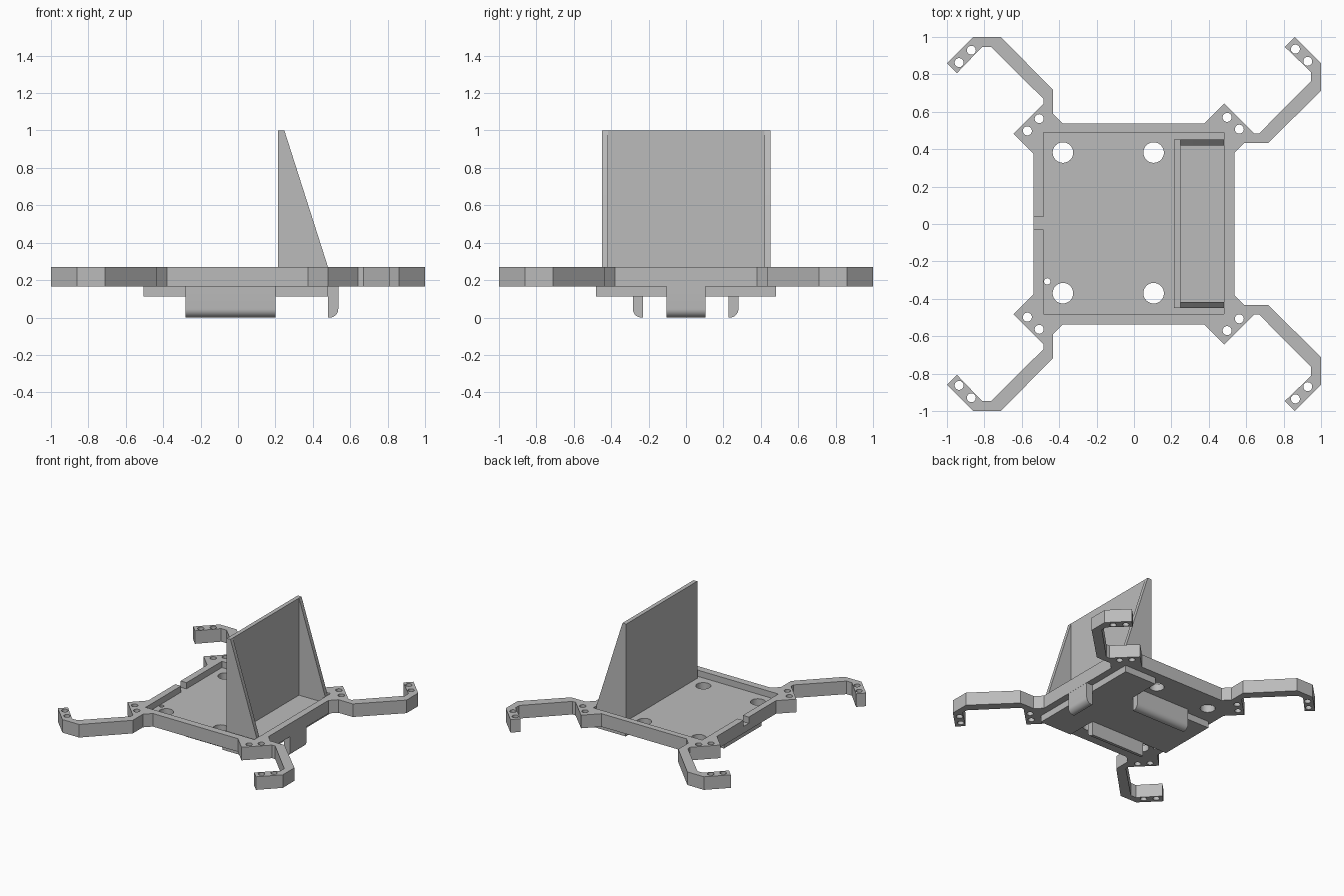
import bpy, bmesh
from math import sin, cos, pi

cube = bpy.data.objects.get("Cube")
if cube:
    bpy.data.objects.remove(cube, do_unlink=True)

grey = bpy.data.materials.new("plain grey")
grey.use_nodes = True
grey.diffuse_color = (0.5, 0.5, 0.5, 1)
grey.node_tree.nodes["Principled BSDF"].inputs["Base Color"].default_value = (0.5, 0.5, 0.5, 1)

AXES = {"x": lambda u, v, w: (w, u, v),
        "y": lambda u, v, w: (u, w, v),
        "z": lambda u, v, w: (u, v, w)}


def finish(name, bm):
    bmesh.ops.recalc_face_normals(bm, faces=bm.faces)
    mesh = bpy.data.meshes.new(name)
    bm.to_mesh(mesh)
    bm.free()
    obj = bpy.data.objects.new(name, mesh)
    mesh.materials.append(grey)
    bpy.context.collection.objects.link(obj)
    return obj


def add_prism(bm, pts, lo, hi, axis="z"):
    """Extrude a closed outline along one axis."""
    put = AXES[axis]
    face = bm.faces.new([bm.verts.new(put(u, v, lo)) for u, v in pts])
    new = bmesh.ops.extrude_face_region(bm, geom=[face])["geom"]
    verts = [g for g in new if isinstance(g, bmesh.types.BMVert)]
    bmesh.ops.translate(bm, verts=verts, vec=put(0, 0, hi - lo))


def prism(name, pts, lo, hi, axis="z"):
    bm = bmesh.new()
    add_prism(bm, pts, lo, hi, axis)
    return finish(name, bm)


def rect(u0, u1, v0, v1):
    return [(u0, v0), (u1, v0), (u1, v1), (u0, v1)]


def circle(x, y, r, n=32):
    return [(x + r * cos(2 * pi * i / n), y + r * sin(2 * pi * i / n)) for i in range(n)]


def rotate(pts):
    return [(-y, x) for x, y in pts]


def flip(pts):
    return [(x, -y) for x, y in reversed(pts)]


def cut(obj, cutter):
    cutter.hide_render = True
    mod = obj.modifiers.new("cut", "BOOLEAN")
    mod.solver = "EXACT"
    mod.object = cutter
    bpy.context.view_layer.objects.active = obj
    bpy.ops.object.modifier_apply(modifier=mod.name)
    bpy.data.objects.remove(cutter, do_unlink=True)


BOTTOM, FLOOR, TOP = 0.165, 0.22, 0.27

# Frame: square plate whose four corners carry a bracket and a hooked arm
corner = [(.375, .537), (.482, .644), (.642, .485), (.67, .485), (.947, .765),
          (.947, .812), (.806, .947), (.86, 1), (1, .86), (1, .712),
          (.717, .433), (.59, .433), (.537, .38)]
back = rotate(corner) + corner
frame = prism("frame", back + flip(back), BOTTOM, TOP)

# Recessed tray and the cable notch in its rim
cut(frame, prism("tray_cutter", rect(-.485, .482, -.48, .488), FLOOR, .4))
cut(frame, prism("notch_cutter", rect(-.6, -.4, -.03, .038), FLOOR, .4))

# Screw holes in the brackets, arm tips and tray
small = [(.498, .57), (.563, .507), (.863, .935), (.929, .87)]
small += rotate(small)
small += flip(small)
bm = bmesh.new()
for x, y in small:
    add_prism(bm, circle(x, y, .024), 0, .4)
for x in (-.38, .105):
    for y in (-.37, .382):
        add_prism(bm, circle(x, y, .055), 0, .4)
add_prism(bm, circle(-.464, -.307, .017), 0, .4)
cut(frame, finish("hole_cutter", bm))

# Upright panel with a triangular brace at each end
prism("upright_panel", rect(.215, .248, -.45, .452), FLOOR - .005, 1)
brace = [(.215, FLOOR - .005), (.481, FLOOR - .005), (.481, TOP), (.248, 1), (.215, 1)]
for side, y in (("right", -.45), ("left", .42)):
    prism(side + "_brace", brace, y, y + .032, "y")

# Stepped plates under the frame
prism("cross_plate", rect(.2, .482, -.48, .48), .112, BOTTOM)
prism("centre_plate", rect(-.505, .2, -.24, .24), .112, BOTTOM)


def rail_profile(inner, outer, r=.045):
    """Downward rail section with its outer lower edge rounded."""
    s = 1 if outer > inner else -1
    arc = [(outer - s * r + s * r * sin(t * pi / 16), r - r * cos(t * pi / 16)) for t in range(9)]
    return [(inner, BOTTOM), (inner, 0)] + arc + [(outer, BOTTOM)]


# Downward rails on both sides and the end stop
prism("left_rail", rail_profile(.226, .28), -.28, .2, "x")
prism("right_rail", rail_profile(-.23, -.284), -.28, .2, "x")
prism("end_stop", rail_profile(.482, .536), -.105, .103, "y")

bpy.ops.object.select_all(action="DESELECT")
for obj in bpy.context.collection.objects:
    if obj.type == "MESH":
        obj.select_set(True)
        bpy.context.view_layer.objects.active = obj
bpy.ops.object.shade_smooth_by_angle(angle=pi / 6)
